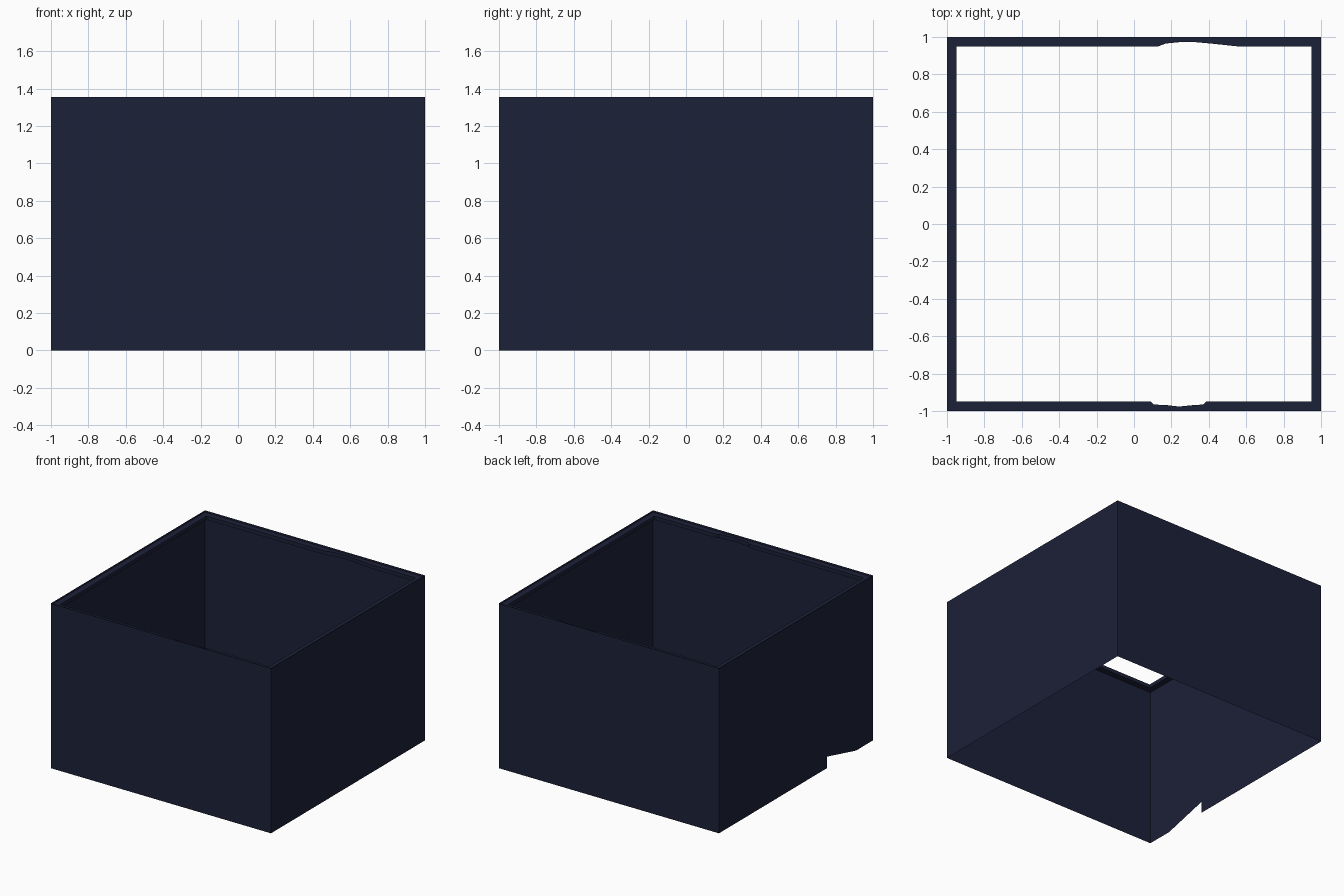
import bpy, bmesh
from mathutils import Vector

if "Cube" in bpy.data.objects:
    bpy.data.objects.remove(bpy.data.objects["Cube"])

H = 1.355                      # box height
LIP_TOP, LIP_H, LIP_W = 1.34, 0.03, 0.05

navy = bpy.data.materials.new("dark_navy")
navy.diffuse_color = (0.012, 0.015, 0.04, 1)
navy.use_nodes = True
navy.node_tree.nodes["Principled BSDF"].inputs["Base Color"].default_value = navy.diffuse_color


def prism(name, points, extrude=None):
    """One flat polygon, optionally extruded into a solid."""
    bm = bmesh.new()
    face = bm.faces.new([bm.verts.new(p) for p in points])
    if extrude:
        geo = bmesh.ops.extrude_face_region(bm, geom=[face], use_keep_orig=True)["geom"]
        for v in geo:
            if isinstance(v, bmesh.types.BMVert):
                v.co += Vector(extrude)
        bmesh.ops.recalc_face_normals(bm, faces=bm.faces)
    bmesh.ops.triangulate(bm, faces=[f for f in bm.faces if len(f.verts) > 4])
    mesh = bpy.data.meshes.new(name)
    bm.to_mesh(mesh)
    bm.free()
    mesh.materials.append(navy)
    obj = bpy.data.objects.new(name, mesh)
    bpy.context.collection.objects.link(obj)
    return obj


# Thin outer walls, open at top and bottom
prism("front_wall", [(-1, -1, 0), (1, -1, 0), (1, -1, H), (-1, -1, H)])
prism("back_wall", [(1, 1, 0), (-1, 1, 0), (-1, 1, H), (1, 1, H)])
prism("right_wall", [(1, -1, 0), (1, 1, 0), (1, 1, H), (1, -1, H)])

# Left wall with a cable notch at the bottom edge
notch = [(1, 0), (-0.40, 0), (-0.40, 0.095), (-0.78, 0.095), (-0.78, 0), (-1, 0), (-1, H), (1, H)]
prism("left_wall", [(-1, y, z) for y, z in notch])

# Inner lip just under the rim; front and back have shallow scoops
down = (0, 0, -LIP_H)
front_scoop = [(0.09, 0.95), (0.105, 0.965), (0.18, 0.969), (0.24, 0.976),
               (0.31, 0.969), (0.37, 0.965), (0.385, 0.95)]
back_scoop = [(0.13, 0.95), (0.17, 0.965), (0.24, 0.972), (0.33, 0.972),
              (0.42, 0.964), (0.55, 0.95)]
for name, side, scoop in (("front_lip", -1, front_scoop), ("back_lip", 1, back_scoop)):
    outline = [(-1, 1), (-1, 0.95)] + scoop + [(1, 0.95), (1, 1)]
    prism(name, [(x, side * y, LIP_TOP) for x, y in outline], down)
inner = 1 - LIP_W
for name, s in (("left_lip", -1), ("right_lip", 1)):
    prism(name, [(s, -inner, LIP_TOP), (s, inner, LIP_TOP),
                 (s * inner, inner, LIP_TOP), (s * inner, -inner, LIP_TOP)], down)
